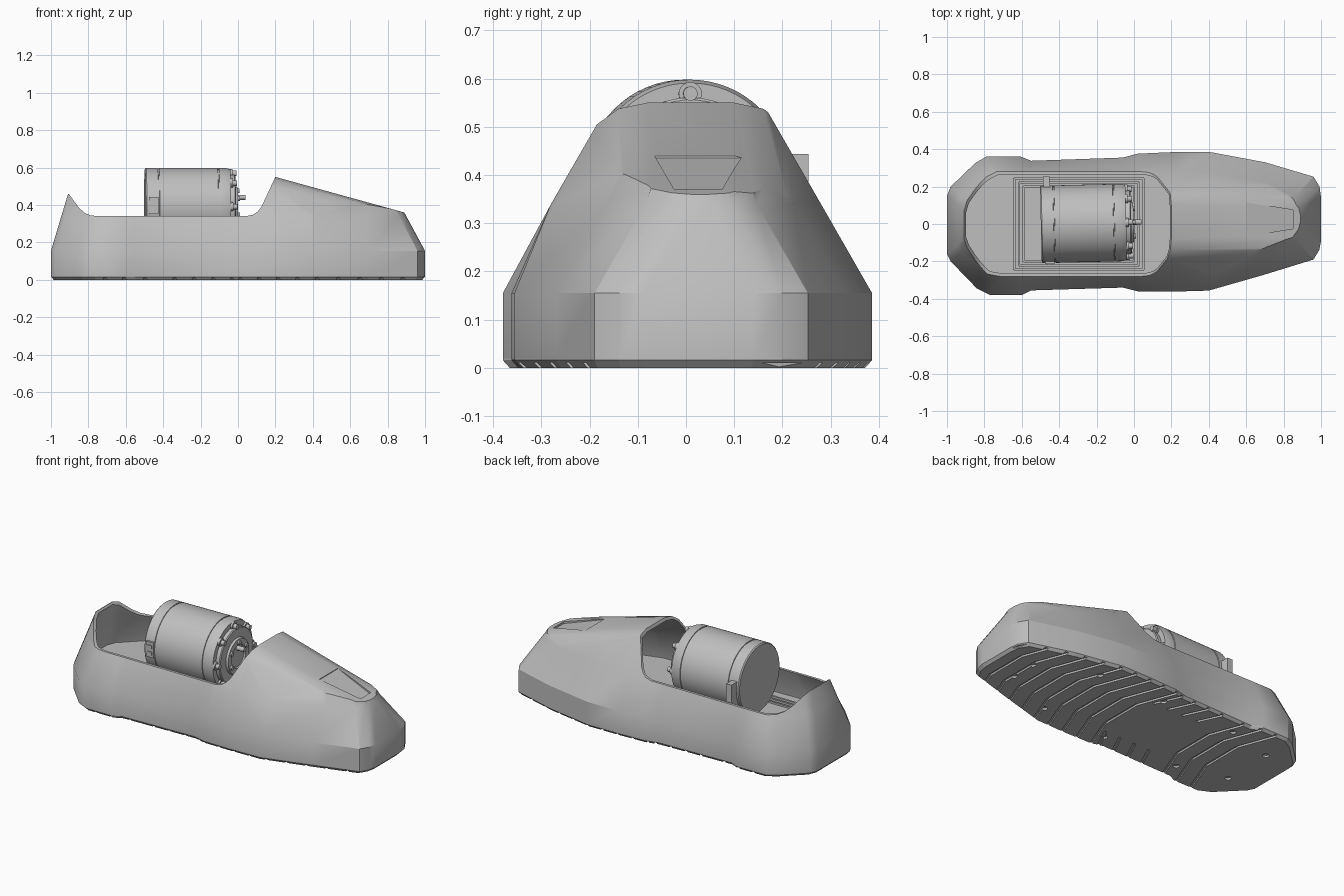
import bpy, bmesh, math
from mathutils import Matrix, Vector

if "Cube" in bpy.data.objects:
    bpy.data.objects.remove(bpy.data.objects["Cube"])

grey = bpy.data.materials.new("plain_grey")
grey.use_nodes = True
grey.diffuse_color = (0.52, 0.52, 0.52, 1)
grey.node_tree.nodes["Principled BSDF"].inputs["Base Color"].default_value = (0.52, 0.52, 0.52, 1)


def finish(name, bm, matrix=None):
    bmesh.ops.recalc_face_normals(bm, faces=bm.faces)
    mesh = bpy.data.meshes.new(name)
    bm.to_mesh(mesh)
    bm.free()
    mesh.materials.append(grey)
    obj = bpy.data.objects.new(name, mesh)
    bpy.context.collection.objects.link(obj)
    if matrix:
        obj.matrix_world = matrix
    return obj


def add_loft(bm, rings, closed=True):
    """Skin a list of equal closed rings and cap both ends."""
    loops = [[bm.verts.new(p) for p in ring] for ring in rings]
    n = len(rings[0])
    for a, b in zip(loops, loops[1:]):
        for i in range(n):
            j = (i + 1) % n
            bm.faces.new((a[i], a[j], b[j], b[i]))
    bm.faces.new(loops[0])
    bm.faces.new(loops[-1])


def loft(name, rings, matrix=None):
    bm = bmesh.new()
    add_loft(bm, rings)
    return finish(name, bm, matrix)


def prism_y(name, pts, y0=-0.6, y1=0.6):
    return loft(name, [[(x, y, z) for x, z in pts] for y in (y0, y1)])


def add_box(bm, lo, hi):
    add_loft(bm, [[(lo[0], lo[1], z), (hi[0], lo[1], z), (hi[0], hi[1], z), (lo[0], hi[1], z)]
                  for z in (lo[2], hi[2])])


def boolean(obj, cutter, operation="DIFFERENCE"):
    mod = obj.modifiers.new("cut", "BOOLEAN")
    mod.object, mod.operation, mod.solver = cutter, operation, "EXACT"
    bpy.context.view_layer.objects.active = obj
    bpy.ops.object.modifier_apply(modifier=mod.name)
    bpy.data.objects.remove(cutter)


def smooth(obj, degrees):
    bpy.ops.object.select_all(action="DESELECT")
    obj.select_set(True)
    bpy.context.view_layer.objects.active = obj
    bpy.ops.object.shade_smooth_by_angle(angle=math.radians(degrees))


# Plan outline of the shoe, toe towards +x
left = [(1, .14), (.992, .2), (.96, .253), (.7, .33), (.4, .386), (.2, .384), (.02, .376), (-.06, .355),
        (-.55, .338), (-.61, .362), (-.79, .36), (-.85, .325), (-.98, .2), (-1, .15)]
right = [(-1, -.16), (-.98, -.2), (-.84, -.345), (-.77, -.38), (-.6, -.38), (-.55, -.355), (-.06, -.34),
         (.02, -.36), (.2, -.362), (.4, -.356), (.7, -.27), (.96, -.19), (.99, -.14), (1, -.09)]
outline = left + right
AXIS = 0.03


def ring(z, t=0.0):
    """Outline at height z, thinned inward by t."""
    low, high = max(0, min(z, .34) - .155), max(0, z - .34)
    pts = []
    for x, y in outline:
        side = 1 if y > 0 else -1
        yc = AXIS if x > .45 else 0
        if x < -.8:
            inset = .25 * (low + high) + max(0, x + 1) * low
        elif x < .45:
            inset = (abs(y) - .28) / .185 * low + (.576 if x > 0 else .4) * high
        else:
            inset = .576 * (low + high)
        half = max(abs(y - yc) - inset - t, .02)
        dx = .54 * (low + high) if x > .9 else 0
        if x < -.75:
            dx = -.3 * (low + high)
        pts.append(((x - dx) * (1 - t), yc + side * half, z))
    return pts


def crown(name, lower):
    """Block under the sloping, softly crowned top."""
    rings = []
    for y, drop in ((-.5, .4), (-.2, .055), (-.15, .014), (-.09, 0), (.09, 0), (.15, .014), (.2, .055), (.5, .4)):
        top = [(x, .55 - .2755 * (x - .2) - drop - lower) for x in (1.2, -1.2)]
        rings.append([(x, y + .01, z) for x, z in [(-1.2, -.5), (1.2, -.5)] + top])
    return loft(name, rings)


# Upper shell: tapered body, hollowed, with a foot opening
shell = loft("shoe_shell", [ring(z) for z in (.02, .155, .34, .62)])
boolean(shell, crown("crown_cutter", 0), "INTERSECT")
cavity = loft("cavity", [ring(z, .016) for z in (.15, .156, .34, .63)])
boolean(cavity, crown("cavity_crown", .02), "INTERSECT")
boolean(shell, cavity)
opening = [(-1.2, .475), (-.905, .46), (-.85, .385), (-.82, .358), (-.79, .345), (-.75, .34), (.04, .34), (.08, .348),
           (.105, .365), (.125, .39), (.2, .551), (.25, .66), (.25, 1), (-1.2, 1)]
boolean(shell, prism_y("opening_cutter", opening))

# Shallow tapering recess on the toe
recess = []
for lift in (-.012, .06):
    recess.append([(x, y, .55 - .2755 * (x - .2) + (lift if x > .7 or lift > 0 else -.004))
                   for x, y in ((.6, -.065), (.85, -.025), (.85, .075), (.6, .115))])
boolean(shell, loft("recess_cutter", recess))
smooth(shell, 29)

# Sole with chamfered lower edge
base = ring(.02)
sole = loft("sole", [[(x * .985, y * .962, 0) for x, y, z in base],
                     [(x, y, .016) for x, y, z in base], base])


# Chevron tread grooves, whole at heel and forefoot, short at the arch
def add_groove(bm, path, half=.009, depth=.011):
    outline_2d = [(x - half, y) for x, y in path] + [(x + half, y) for x, y in reversed(path)]
    add_loft(bm, [[(x, y, z) for x, y in outline_2d] for z in (-.01, depth)])


bm = bmesh.new()
for i in range(17):
    x = -.72 + i * .102
    if -.42 < x < -.05:
        for s in (-1, 1):
            add_groove(bm, [(x, s * .5), (x + .14, s * .2)])
    else:
        add_groove(bm, [(x - .04, -.5), (x + .1, -.13), (x + .1, .13), (x - .04, .5)])
boolean(sole, finish("tread_cutter", bm))

bm = bmesh.new()
for x, y in ((.8, .1), (.8, -.06), (.45, .25), (.45, -.22), (0, .25), (0, -.25), (-.5, .24), (-.5, -.24), (-.8, .16), (-.8, -.16)):
    bmesh.ops.create_cone(bm, cap_ends=True, segments=16, radius1=.018, radius2=.018, depth=.03,
                          matrix=Matrix.Translation((x, y, -.003)))
boolean(sole, finish("screw_hole_cutter", bm))

# Stepped tray frames on the inner floor
bm = bmesh.new()
for k in range(3):
    x0, x1, y1, w = -.64 + k * .025, .05 - k * .025, .245 - k * .022, .012
    z0, z1 = .148, .172 - k * .006
    for s in (-1, 1):
        add_box(bm, (x0, s * y1 - w / 2, z0), (x1, s * y1 + w / 2, z1))
    for x in (x0, x1):
        add_box(bm, (x - w / 2, -y1, z0), (x + w / 2, y1, z1))
finish("floor_frames", bm)

# Motor lying along x, turned slightly
motor = Matrix.Translation((-.27, .003, .391)) @ Matrix.Rotation(math.radians(1.4), 4, "Z")


def lathe_x(name, profile, segments=64):
    rings = []
    for x, r in profile:
        angles = [2 * math.pi * i / segments for i in range(segments)]
        rings.append([(x, r * math.cos(a), r * math.sin(a)) for a in angles])
    return loft(name, rings, motor)


R = .207
can = lathe_x("motor_can", [(-.228, .201), (-.222, R), (-.16, R), (-.159, .203), (-.154, .203), (-.153, R),
                            (.16, R), (.161, .203), (.166, .203), (.167, R), (.205, R), (.228, .2)])
smooth(can, 30)
flange = lathe_x("motor_flange", [(.2, .17), (.25, .17), (.255, .165), (.255, .11), (.268, .105), (.268, .07), (.26, .065)])
smooth(flange, 30)


def add_peg(bm, x0, x1, radius, centre, angle, segments=14):
    place = Matrix.Translation(((x0 + x1) / 2, centre * math.cos(angle), centre * math.sin(angle)))
    bmesh.ops.create_cone(bm, cap_ends=True, segments=segments, radius1=radius, radius2=radius, depth=x1 - x0,
                          matrix=place @ Matrix.Rotation(math.pi / 2, 4, "Y"))


# Bolt lugs, socket bolts and output pins on the motor face
bm = bmesh.new()
for i in range(8):
    a = math.pi / 2 + i * math.pi / 4
    add_peg(bm, .2, .24, .024, .178, a, 20)
    add_peg(bm, .23, .262, .015, .178, a)
for i in range(6):
    add_peg(bm, .25, .278, .013, .085, math.pi / 6 + i * math.pi / 3)
add_peg(bm, .25, .31, .014, .05, math.pi / 2)
bolts = finish("motor_bolts", bm, motor)
smooth(bolts, 35)

# Connector housings on both flanks and a cradle beneath
bm = bmesh.new()
add_box(bm, (-.21, .17, -.2), (-.175, .255, .053))
add_box(bm, (-.21, -.212, -.04), (-.16, -.17, .053))
for z in (-.025, .015):
    add_box(bm, (-.2, -.217, z), (-.17, -.21, z + .02))
for x in (-.15, .13):
    add_box(bm, (x, -.13, -.24), (x + .04, .13, -.165))
finish("motor_mounts", bm, motor)
